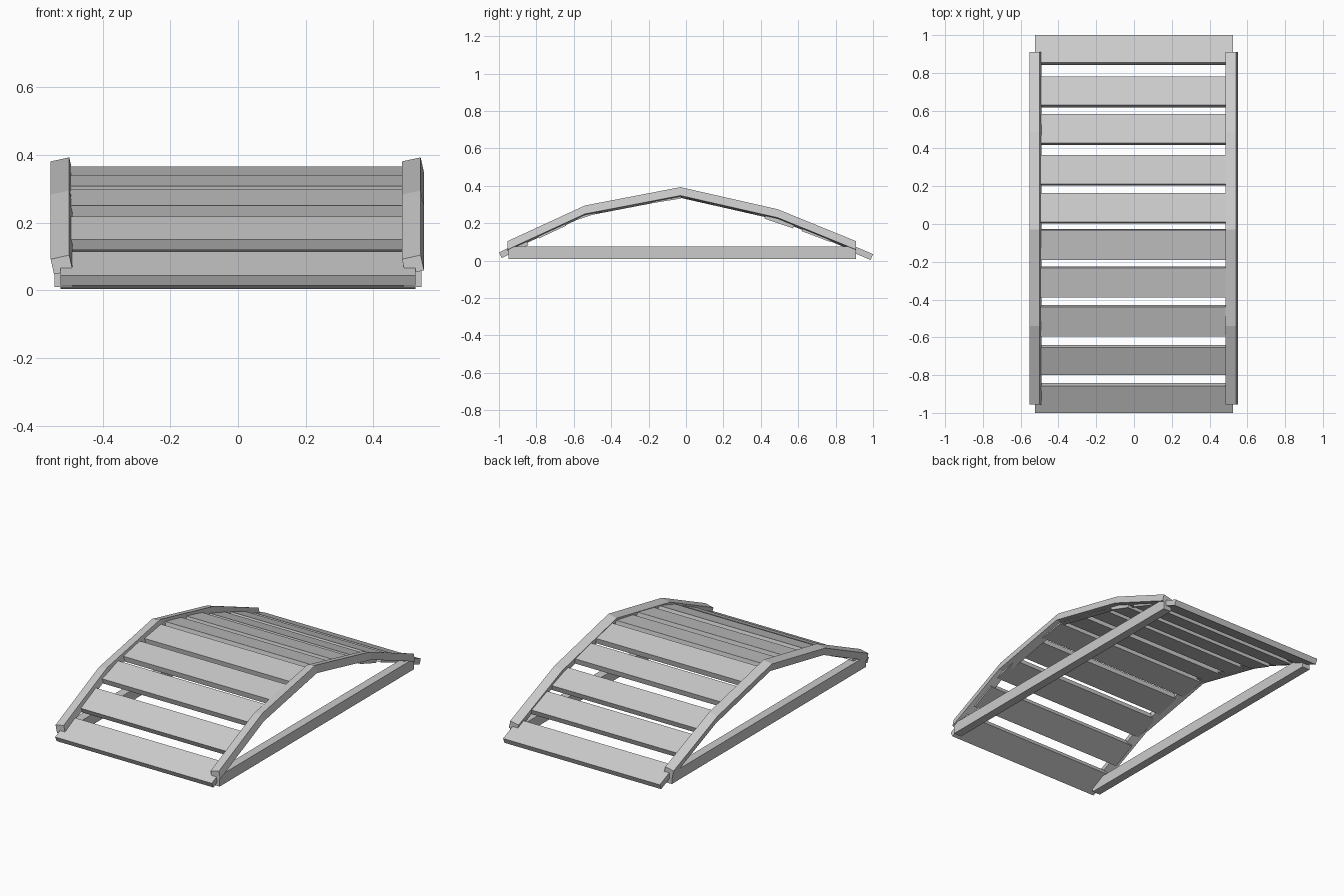
import bpy
from mathutils import Vector

if "Cube" in bpy.data.objects:
    bpy.data.objects.remove(bpy.data.objects["Cube"])


def make_mesh(name, verts, faces):
    mesh = bpy.data.meshes.new(name)
    mesh.from_pydata(verts, [], faces)
    mesh.update()
    obj = bpy.data.objects.new(name, mesh)
    bpy.context.collection.objects.link(obj)
    return obj


def loft(name, rings):
    """Skin a list of four-cornered rings and cap both ends."""
    n = 4
    verts = [v for ring in rings for v in ring]
    faces = [tuple(range(n)), tuple(range(len(verts) - 1, len(verts) - 1 - n, -1))]
    for r in range(len(rings) - 1):
        for i in range(n):
            j = (i + 1) % n
            a, b = r * n, (r + 1) * n
            faces.append((a + i, b + i, b + j, a + j))
    return make_mesh(name, verts, faces)


# Arched side rails, slightly rolled in cross-section
arch = [(-0.955, 0.104), (-0.54, 0.295), (-0.03, 0.393), (0.49, 0.275), (0.91, 0.104)]
section = [(0, 0), (-0.055, -0.012), (-0.045, -0.057), (0.01, -0.045)]
for side, x in (("left", -0.499), ("right", 0.54)):
    loft(side + "_arch_rail",
         [[(x + dx, y, z + dz) for dx, dz in section] for y, z in arch])

# Straight base beams
for side, x in (("left", -0.516), ("right", 0.516)):
    loft(side + "_base_beam",
         [[(x + 0.026, y, 0.075), (x - 0.026, y, 0.075),
           (x - 0.026, y, 0.01), (x + 0.026, y, 0.01)] for y in (-0.95, 0.91)])

# Cross slats, each given by its top edge line (y, z) to (y, z)
slats = [
    (-1.0, 0.044, -0.857, 0.114), (-0.80, 0.15, -0.655, 0.218),
    (-0.595, 0.25, -0.44, 0.30), (-0.39, 0.308, -0.232, 0.34),
    (-0.19, 0.34, -0.032, 0.366), (0.01, 0.366, 0.165, 0.332),
    (0.212, 0.322, 0.365, 0.285), (0.43, 0.257, 0.583, 0.205),
    (0.63, 0.19, 0.78, 0.133), (0.855, 0.097, 1.0, 0.035),
]
thickness, half_length = 0.034, 0.525
for i, (y0, z0, y1, z1) in enumerate(slats):
    a, b = Vector((y0, z0)), Vector((y1, z1))
    d = (b - a).normalized()
    down = Vector((d.y, -d.x)) * thickness
    loft("slat_%d" % (i + 1),
         [[(x, p.x, p.y) for p in (a, b, b + down, a + down)]
          for x in (-half_length, half_length)])

# Consistent outward normals
import bmesh
for obj in bpy.context.collection.objects:
    bm = bmesh.new()
    bm.from_mesh(obj.data)
    bmesh.ops.recalc_face_normals(bm, faces=bm.faces)
    bm.to_mesh(obj.data)
    bm.free()
